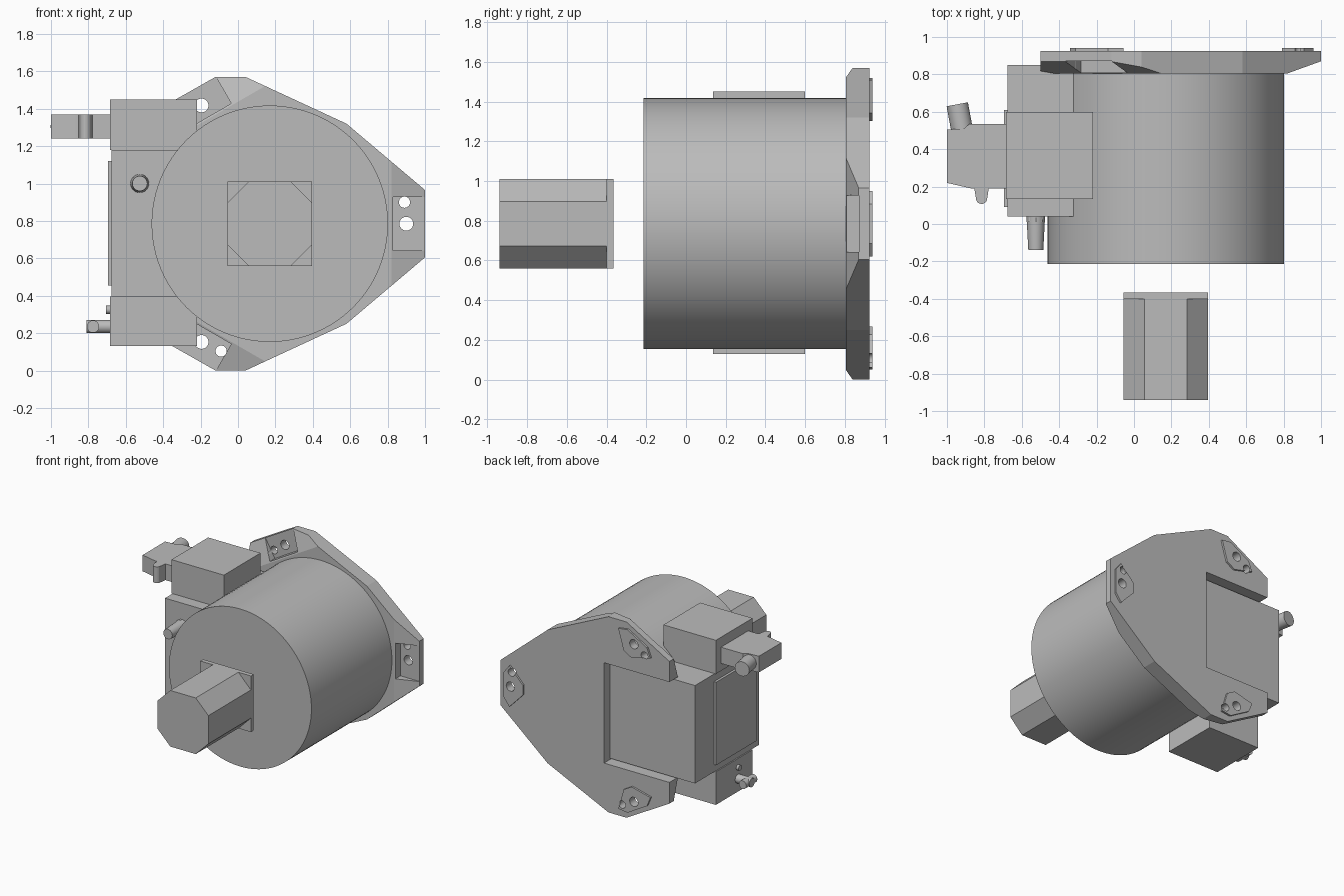
import bpy, bmesh, math
from mathutils import Vector, Matrix

cube = bpy.data.objects.get("Cube")
if cube:
    bpy.data.objects.remove(cube, do_unlink=True)

grey = bpy.data.materials.new("plain_grey")
grey.use_nodes = True
COLOR = (0.5, 0.5, 0.5, 1)
grey.diffuse_color = COLOR
grey.node_tree.nodes["Principled BSDF"].inputs["Base Color"].default_value = COLOR

CX, CZ = 0.17, 0.785      # axis of the drum and flange


def finish(name, bm, smooth=False):
    bmesh.ops.recalc_face_normals(bm, faces=bm.faces)
    me = bpy.data.meshes.new(name)
    bm.to_mesh(me)
    bm.free()
    me.materials.append(grey)
    ob = bpy.data.objects.new(name, me)
    bpy.context.collection.objects.link(ob)
    if smooth:
        bpy.ops.object.select_all(action='DESELECT')
        ob.select_set(True)
        bpy.context.view_layer.objects.active = ob
        bpy.ops.object.shade_smooth_by_angle(angle=math.radians(30))
    return ob


def prism_mesh(pts, axis, a, b):
    """Extrude a 2D outline along y (points are x, z) or z (points are x, y)."""
    bm = bmesh.new()
    place = (lambda p, d: (p[0], d, p[1])) if axis == 'Y' else (lambda p, d: (p[0], p[1], d))
    face = bm.faces.new([bm.verts.new(place(p, a)) for p in pts])
    geo = bmesh.ops.extrude_face_region(bm, geom=[face])['geom']
    shift = Vector(place((0, 0), b - a))
    bmesh.ops.translate(bm, verts=[v for v in geo if isinstance(v, bmesh.types.BMVert)], vec=shift)
    return bm


def prism(name, pts, axis, a, b):
    return finish(name, prism_mesh(pts, axis, a, b))


def box(name, x, y, z):
    return prism(name, [(x[0], y[0]), (x[1], y[0]), (x[1], y[1]), (x[0], y[1])], 'Z', *z)


def rod(name, p, q, r1, r2=None, seg=32):
    p, q = Vector(p), Vector(q)
    d = q - p
    mat = Matrix.Translation((p + q) / 2) @ d.to_track_quat('Z', 'Y').to_matrix().to_4x4()
    bm = bmesh.new()
    bmesh.ops.create_cone(bm, cap_ends=True, segments=seg, radius1=r1,
                          radius2=r1 if r2 is None else r2, depth=d.length, matrix=mat)
    return finish(name, bm, seg > 8)


def cut(ob, cutters):
    for c in cutters:
        m = ob.modifiers.new("cut", 'BOOLEAN')
        m.operation, m.solver, m.object = 'DIFFERENCE', 'EXACT', c
    bpy.context.view_layer.update()
    dg = bpy.context.evaluated_depsgraph_get()
    me = bpy.data.meshes.new_from_object(ob.evaluated_get(dg))
    ob.modifiers.clear()
    ob.data = me


def spin(k, pts):
    """Place local radial points at the k-th of three mounting ears."""
    c, s = math.cos(k * math.tau / 3), math.sin(k * math.tau / 3)
    return [(CX + c * u - s * v, CZ + s * u + c * v) for u, v in pts]


# Drum
rod("drum", (CX, -0.215, CZ), (CX, 0.806, CZ), 0.632, seg=96)

# Octagonal shaft with its square plate
h, c = 0.225, 0.112
octagon = [(h, -h + c), (h, h - c), (h - c, h), (c - h, h),
           (-h, h - c), (-h, c - h), (c - h, -h), (h - c, -h)]
prism("shaft", [(CX + u, CZ + v) for u, v in octagon], 'Y', -0.94, -0.4)
box("shaft_plate", (CX - h, CX + h), (-0.4, -0.365), (CZ - h, CZ + h))

# Flange: symmetrical outline, sloped at each ear
half = [(1.0, 0.965), (0.58, 1.32), (0.04, 1.57), (-0.12, 1.57), (-0.5, 1.355)]
outline = half + [(x, 2 * CZ - z) for x, z in reversed(half)]
bm = prism_mesh(outline, 'Y', 0.805, 0.925)
for k in range(3):
    (x, z), = spin(k, [(0.65, 0)])
    ang = k * math.tau / 3
    normal = Vector((math.cos(ang) * 0.065, -0.18, math.sin(ang) * 0.065)).normalized()
    geom = bm.verts[:] + bm.edges[:] + bm.faces[:]
    bmesh.ops.bisect_plane(bm, geom=geom, plane_co=(x, 0.805, z), plane_no=normal, clear_outer=True)
    bmesh.ops.holes_fill(bm, edges=[e for e in bm.edges if e.is_boundary], sides=0)
flange = finish("flange", bm)

# Ear pads, pockets and bolt holes
hexagon = [(0.79, 0.1), (0.74, 0.165), (0.62, 0.04), (0.62, -0.04), (0.74, -0.165), (0.79, -0.1)]
cutters = [box("notch_cutter", (-1, 0.08), (0.7, 1.1), (0.385, 1.19))]
for k in range(3):
    pocket = spin(k, [(0.66, -0.143), (1, -0.143), (1, 0.143), (0.66, 0.143)])
    cutters.append(prism("pocket_cutter", pocket, 'Y', 0.7, 0.872))
    holes = []
    for spot, r in (((0.73, 0), 0.037), ((0.72, 0.115), 0.03)):
        (x, z), = spin(k, [spot])
        holes.append(rod("hole_cutter", (x, 0.7, z), (x, 1.1, z), r, seg=24))
    pad = prism("ear_pad_%d" % (k + 1), spin(k, hexagon), 'Y', 0.922, 0.94)
    cut(pad, holes)
    cutters += holes
cut(flange, cutters)
for c in cutters:
    bpy.data.objects.remove(c, do_unlink=True)

# Side housing with cover panel, front fitting and small tab
box("side_housing", (-0.675, 0.08), (0.04, 0.85), (0.395, 1.18))
box("side_cover", (-0.695, -0.67), (0.09, 0.61), (0.455, 1.12))
rod("front_fitting", (-0.525, 0.05, 1.0), (-0.525, -0.14, 1.0), 0.05, 0.04)
rod("front_fitting_collar", (-0.525, 0.05, 1.0), (-0.525, 0.01, 1.0), 0.05, seg=8)
box("front_tab", (-0.575, -0.535), (0.032, 0.045), (0.75, 0.83))

# Upper and lower blocks
for name, z in (("upper_block", (1.18, 1.45)), ("lower_block", (0.13, 0.395))):
    box(name, (-0.685, -0.22), (0.135, 0.6), z)

# Upper connector with rounded prong and angled plug
prism("connector", [(-0.68, 0.19), (-0.68, 0.535), (-0.88, 0.535), (-0.91, 0.51), (-1.0, 0.505),
                    (-1.0, 0.22), (-0.87, 0.19)], 'Z', 1.24, 1.37)
arc = [(-0.815 + 0.03 * math.cos(t), 0.137 + 0.03 * math.sin(t))
       for t in [math.pi * (1 + i / 8) for i in range(9)]]
prism("connector_prong", [(-0.855, 0.2)] + arc + [(-0.775, 0.2)], 'Z', 1.24, 1.37)
rod("connector_plug", (-0.915, 0.48, 1.305), (-0.945, 0.64, 1.305), 0.058)

# Lower outlets
rod("lower_outlet", (-0.68, 0.32, 0.235), (-0.81, 0.32, 0.235), 0.035)
rod("lower_outlet_head", (-0.775, 0.25, 0.235), (-0.775, 0.39, 0.235), 0.033)
rod("lower_nub", (-0.68, 0.32, 0.325), (-0.705, 0.32, 0.325), 0.022)
